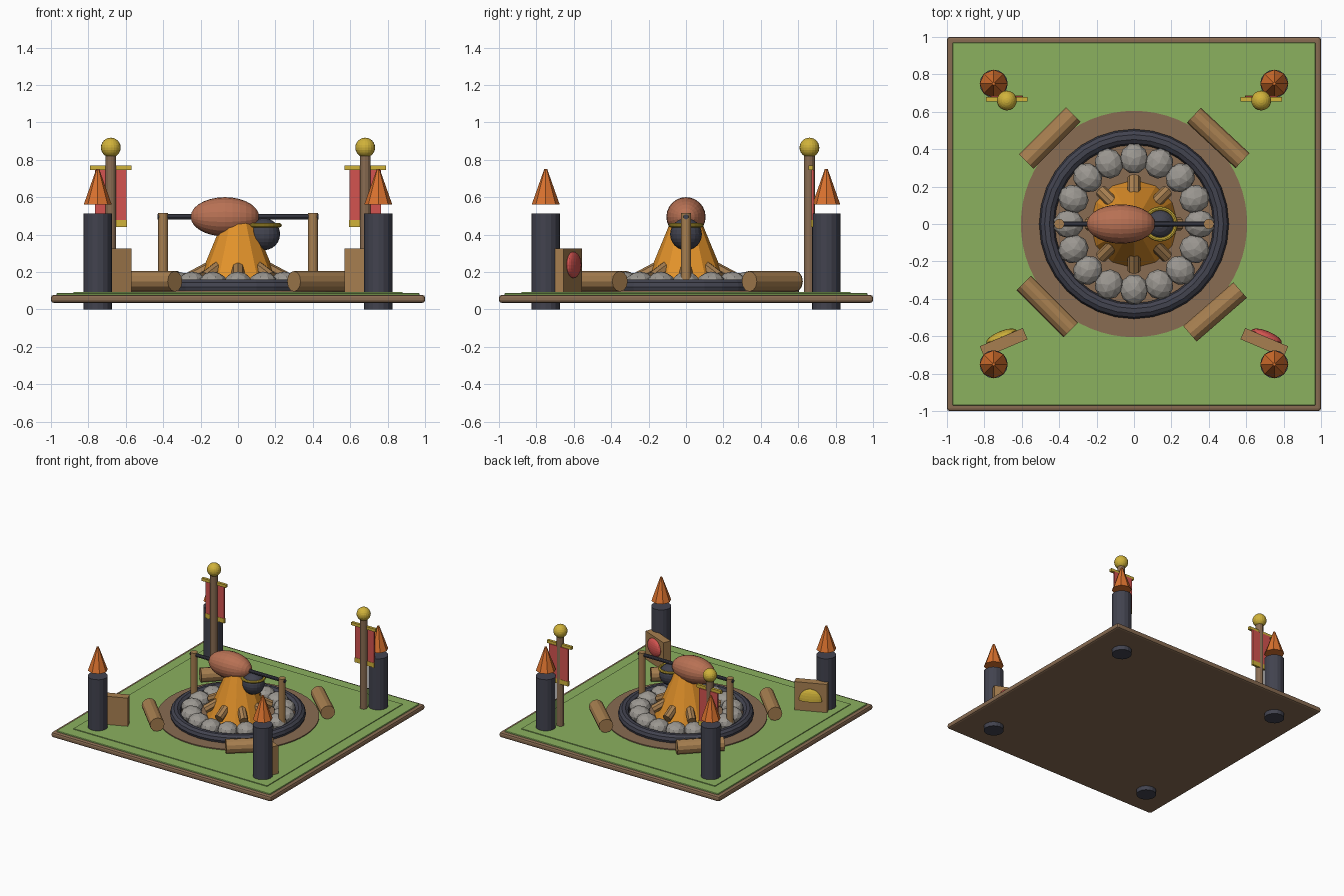
import bpy
import bmesh
from math import cos, sin, pi, radians
from mathutils import Vector, Matrix

if "Cube" in bpy.data.objects:
    bpy.data.objects.remove(bpy.data.objects["Cube"], do_unlink=True)


def linear(c):
    c /= 255
    return c / 12.92 if c < 0.04045 else ((c + 0.055) / 1.055) ** 2.4


def material(name, *rgb):
    m = bpy.data.materials.new(name)
    m.use_nodes = True
    col = [linear(c) for c in rgb] + [1]
    m.diffuse_color = col
    m.node_tree.nodes["Principled BSDF"].inputs["Base Color"].default_value = col
    return m


grass = material("grass green", 139, 177, 95)
earth = material("earth brown", 137, 108, 82)
wood = material("light wood", 167, 127, 80)
stone = material("grey stone", 155, 151, 145)
iron = material("dark iron", 66, 67, 79)
red = material("banner red", 212, 84, 80)
gold = material("gold", 208, 178, 58)
meat = material("roast brown", 184, 113, 84)
fire = material("fire orange", 226, 146, 42)
ember = material("torch orange", 218, 114, 46)


def finish(name, bm, mat):
    me = bpy.data.meshes.new(name)
    bm.to_mesh(me)
    bm.free()
    me.materials.append(mat)
    ob = bpy.data.objects.new(name, me)
    bpy.context.collection.objects.link(ob)
    return ob


def box(name, mat, loc, size, turn=0, bevel=0):
    bm = bmesh.new()
    bmesh.ops.create_cube(bm, size=1, matrix=Matrix.Diagonal((*size, 1)))
    if bevel:
        bmesh.ops.bevel(bm, geom=bm.edges[:], offset=bevel, segments=2,
                        profile=0.5, affect='EDGES')
    ob = finish(name, bm, mat)
    ob.location = loc
    ob.rotation_euler.z = turn
    return ob


def rod(name, mat, a, b, r1, r2=None, sides=12):
    """Cylinder or cone running from point a to point b."""
    a, b = Vector(a), Vector(b)
    bm = bmesh.new()
    bmesh.ops.create_cone(bm, cap_ends=True, segments=sides, radius1=r1,
                          radius2=r1 if r2 is None else r2, depth=(b - a).length)
    ob = finish(name, bm, mat)
    ob.location = (a + b) / 2
    ob.rotation_euler = (b - a).to_track_quat('Z', 'Y').to_euler()
    return ob


def ball(name, mat, loc, radii, turn=0, long_axis=False, half=False, segs=20):
    bm = bmesh.new()
    bmesh.ops.create_uvsphere(bm, u_segments=segs, v_segments=segs // 2 + 2, radius=1)
    if long_axis:
        bmesh.ops.rotate(bm, verts=bm.verts, matrix=Matrix.Rotation(pi / 2, 3, 'Y'))
    if half:
        cut = bmesh.ops.bisect_plane(bm, geom=bm.verts[:] + bm.edges[:] + bm.faces[:],
                                     plane_co=(0, 0, 0), plane_no=(0, 0, -1),
                                     clear_outer=True)
        rim = [e for e in cut["geom_cut"] if isinstance(e, bmesh.types.BMEdge)]
        bmesh.ops.edgeloop_fill(bm, edges=rim)
    bmesh.ops.scale(bm, verts=bm.verts, vec=radii)
    ob = finish(name, bm, mat)
    ob.location = loc
    ob.rotation_euler.z = turn
    return ob


def ring(name, mat, loc, major, minor, segs, tube):
    bm = bmesh.new()
    grid = [[bm.verts.new(((major + minor * cos(v)) * cos(u),
                           (major + minor * cos(v)) * sin(u), minor * sin(v)))
             for v in (2 * pi * j / tube for j in range(tube))]
            for u in (2 * pi * i / segs for i in range(segs))]
    for i in range(segs):
        for j in range(tube):
            n, k = (i + 1) % segs, (j + 1) % tube
            bm.faces.new((grid[i][j], grid[n][j], grid[n][k], grid[i][k]))
    ob = finish(name, bm, mat)
    ob.location = loc
    return ob


# Ground: earth rim with two thin layers of turf
box("ground_rim", earth, (0, 0, 0.056), (2, 2, 0.042), bevel=0.014)
box("turf_lower", grass, (0, 0, 0.077), (1.94, 1.94, 0.02), bevel=0.005)
box("turf_upper", grass, (0, 0, 0.085), (1.76, 1.76, 0.016))
rod("earth_circle", earth, (0, 0, 0.07), (0, 0, 0.101), 0.605, sides=64)

# Fire pit: iron ring, stones, kindling and flame
ring("pit_ring", iron, (0, 0, 0.12), 0.465, 0.042, 32, 10)
for i in range(16):
    a = 2 * pi * i / 16
    bm = bmesh.new()
    bmesh.ops.create_icosphere(bm, subdivisions=2, radius=1)
    bmesh.ops.scale(bm, verts=bm.verts, vec=(0.082, 0.076, 0.062))
    pit_stone = finish("pit_stone", bm, stone)
    pit_stone.location = (0.35 * cos(a), 0.35 * sin(a), 0.14)
    pit_stone.rotation_euler.z = a
for i in range(8):
    a = 2 * pi * i / 8
    rod("kindling", wood, (0.25 * cos(a), 0.25 * sin(a), 0.17),
        (0.1 * cos(a), 0.1 * sin(a), 0.25), 0.034, sides=8)
rod("campfire", fire, (0, 0, 0.1), (0, 0, 0.56), 0.235, 0.045, sides=12)

# Spit with roast and hanging pot
for side in (-1, 1):
    rod("spit_post", wood, (side * 0.4, 0, 0.09), (side * 0.4, 0, 0.515), 0.027)
rod("spit_bar", iron, (-0.43, 0, 0.495), (0.43, 0, 0.495), 0.014, sides=10)
ball("roast", meat, (-0.07, 0, 0.495), (0.183, 0.105, 0.105), long_axis=True, segs=24)
ball("pot", iron, (0.14, 0, 0.402), (0.085, 0.085, 0.085))
ring("pot_rim", gold, (0.14, 0, 0.45), 0.083, 0.011, 24, 8)

# Log benches around the pit
for x, y, deg in ((0.45, 0.46, -43), (-0.45, 0.46, 45),
                  (0.433, -0.47, 41), (-0.463, -0.441, -45)):
    d = Vector((cos(radians(deg)), sin(radians(deg)), 0)) * 0.178
    c = Vector((x, y, 0.15))
    rod("log_bench", wood, c - d, c + d, 0.055)

for side in (-1, 1):
    # Corner torches
    for end in (-1, 1):
        x, y = side * 0.75, end * 0.75
        rod("torch_post", iron, (x, y, 0), (x, y, 0.513), 0.075, sides=16)
        rod("torch_flame", ember, (x, y, 0.56), (x, y, 0.75), 0.075, 0.008, sides=8)

    # Banner poles at the back
    x = side * 0.68
    rod("banner_pole", earth, (x, 0.66, 0.08), (x, 0.66, 0.83), 0.029)
    ball("pole_finial", gold, (x, 0.66, 0.865), (0.053, 0.053, 0.053))
    box("banner_crossbar", gold, (x, 0.667, 0.756), (0.22, 0.022, 0.024))
    box("banner_cloth", red, (x, 0.677, 0.61), (0.17, 0.014, 0.27))
    box("banner_hem", gold, (x, 0.677, 0.46), (0.174, 0.018, 0.038))

    # Display boards at the front
    turn = side * radians(-23)
    box("display_board", wood, (side * 0.697, -0.635, 0.207), (0.25, 0.065, 0.235), turn)

# Emblems on the inner faces of the boards
tilt = radians(23)
ball("round_shield", red, (0.709, -0.603, 0.238), (0.088, 0.03, 0.07), -tilt)
ball("half_shield", gold, (-0.709, -0.603, 0.18), (0.088, 0.03, 0.095), tilt, half=True)
